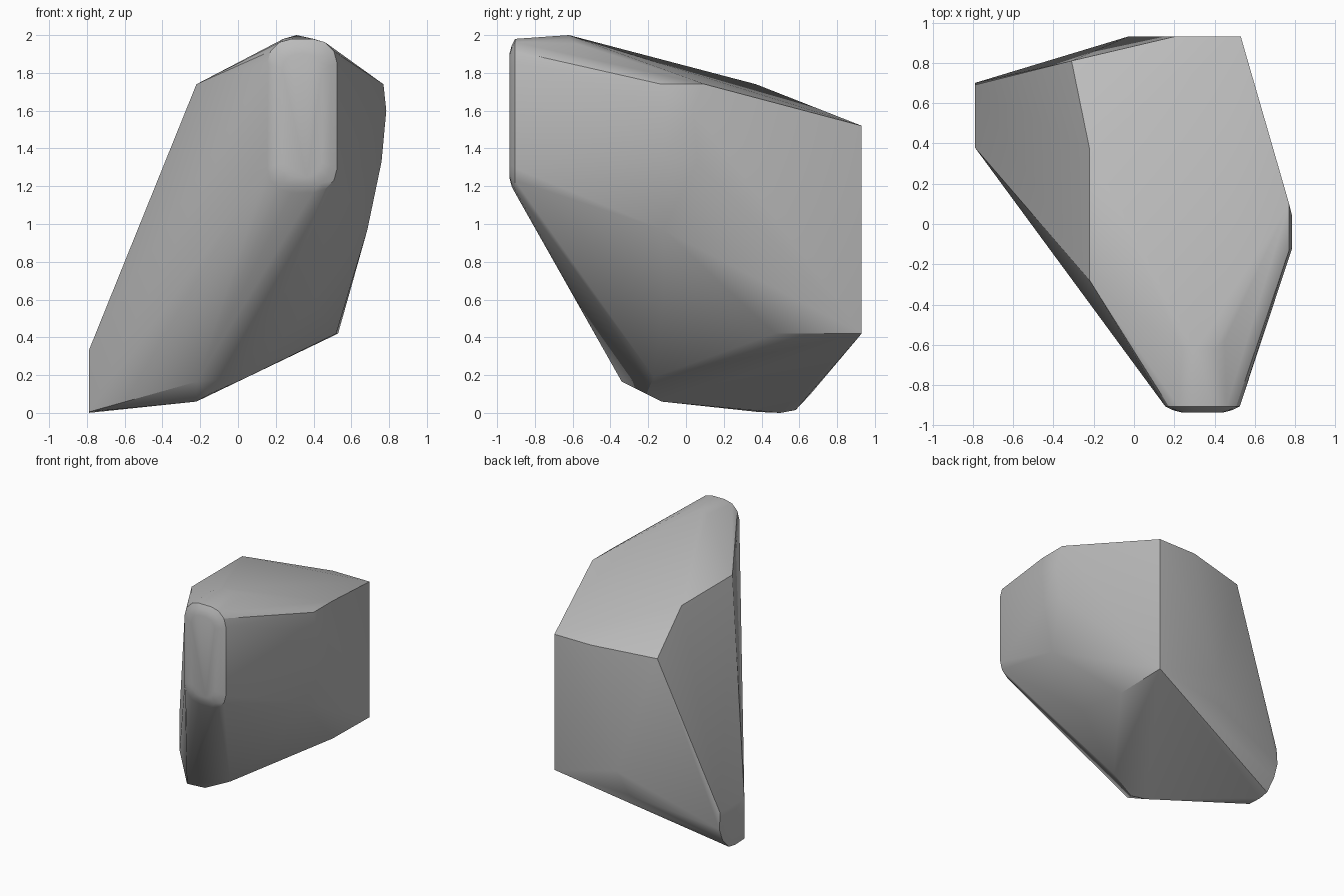
import bpy
import bmesh
import math

start_cube = bpy.data.objects.get("Cube")
if start_cube:
    bpy.data.objects.remove(start_cube, do_unlink=True)


def flat_material(name, colour):
    material = bpy.data.materials.new(name)
    material.use_nodes = True
    material.diffuse_color = colour
    shader = material.node_tree.nodes["Principled BSDF"]
    shader.inputs["Base Color"].default_value = colour
    return material


def rounded_loop(y, inset, radius, steps=3):
    """Upright rounded rectangle facing the front, shrunk by the inset."""
    left, right = 0.155 + inset, 0.525 - inset
    bottom, top = 1.165 + inset, 1.98 - inset
    points = []
    corners = [(right - radius, top - radius), (left + radius, top - radius),
               (left + radius, bottom + radius), (right - radius, bottom + radius)]
    for quarter, (cx, cz) in enumerate(corners):
        for step in range(steps + 1):
            angle = (quarter + step / steps) * math.pi / 2
            points.append((cx + radius * math.cos(angle), y,
                           cz + radius * math.sin(angle)))
    return points


def hull_object(name, points, material):
    mesh = bpy.data.meshes.new(name)
    bm = bmesh.new()
    for point in points:
        bm.verts.new(point)
    result = bmesh.ops.convex_hull(bm, input=bm.verts[:])
    unused = {v for v in result["geom_interior"] + result["geom_unused"]
              if isinstance(v, bmesh.types.BMVert) and not v.link_faces}
    bmesh.ops.delete(bm, geom=list(unused), context="VERTS")
    bmesh.ops.recalc_face_normals(bm, faces=bm.faces[:])
    bm.to_mesh(mesh)
    bm.free()
    mesh.materials.append(material)
    obj = bpy.data.objects.new(name, mesh)
    bpy.context.collection.objects.link(obj)
    return obj


# Softly domed front pad
front_pad = (rounded_loop(-0.905, 0, 0.13) + rounded_loop(-0.923, 0.035, 0.11)
             + rounded_loop(-0.935, 0.08, 0.08))

# Crest and the sloping top
crest = [(0.24, -0.62, 1.98), (0.31, -0.62, 2), (0.4, -0.62, 1.98),
         (0.45, -0.58, 1.955)]
top_edge = [(-0.22, -0.28, 1.74), (-0.22, 0.37, 1.74), (-0.31, 0.81, 1.5),
            (0.2, 0.93, 1.52), (0.53, 0.93, 1.52)]

# Bulging flank on the +x side, curling under the belly
flank = [(0.77, -0.13, 1.74), (0.77, 0.1, 1.74), (0.785, -0.12, 1.6),
         (0.785, 0.04, 1.6), (0.76, -0.12, 1.33), (0.76, 0.06, 1.33),
         (0.685, -0.12, 0.97)]
belly = [(0.4, -0.12, 0.58), (0.05, -0.17, 0.19), (-0.15, -0.21, 0.1)]

# Low point on the -x side, with a rounded rear corner
low_end = [(-0.79, 0.38, 0.33), (-0.79, 0.38, 0.005), (-0.79, 0.5, 0),
           (-0.79, 0.58, 0.015), (-0.79, 0.66, 0.1), (-0.79, 0.7, 0.2),
           (-0.79, 0.69, 0.33)]

# Underside and rear wall
underside = [(-0.22, -0.34, 0.165), (-0.22, -0.13, 0.06),
             (0.52, 0.47, 0.42), (0.53, 0.93, 0.42)]
rear_curve = [(-0.03, 0.93, 0.56), (-0.1, 0.87, 0.36)]

stone = flat_material("plain grey", (0.5, 0.5, 0.5, 1))
body = hull_object("faceted_stone",
                   front_pad + crest + top_edge + flank + belly + low_end
                   + underside + rear_curve, stone)

# Smooth the gentle bends and keep the hard edges crisp
bpy.ops.object.select_all(action="DESELECT")
body.select_set(True)
bpy.context.view_layer.objects.active = body
bpy.ops.object.shade_smooth_by_angle(angle=math.radians(30))
